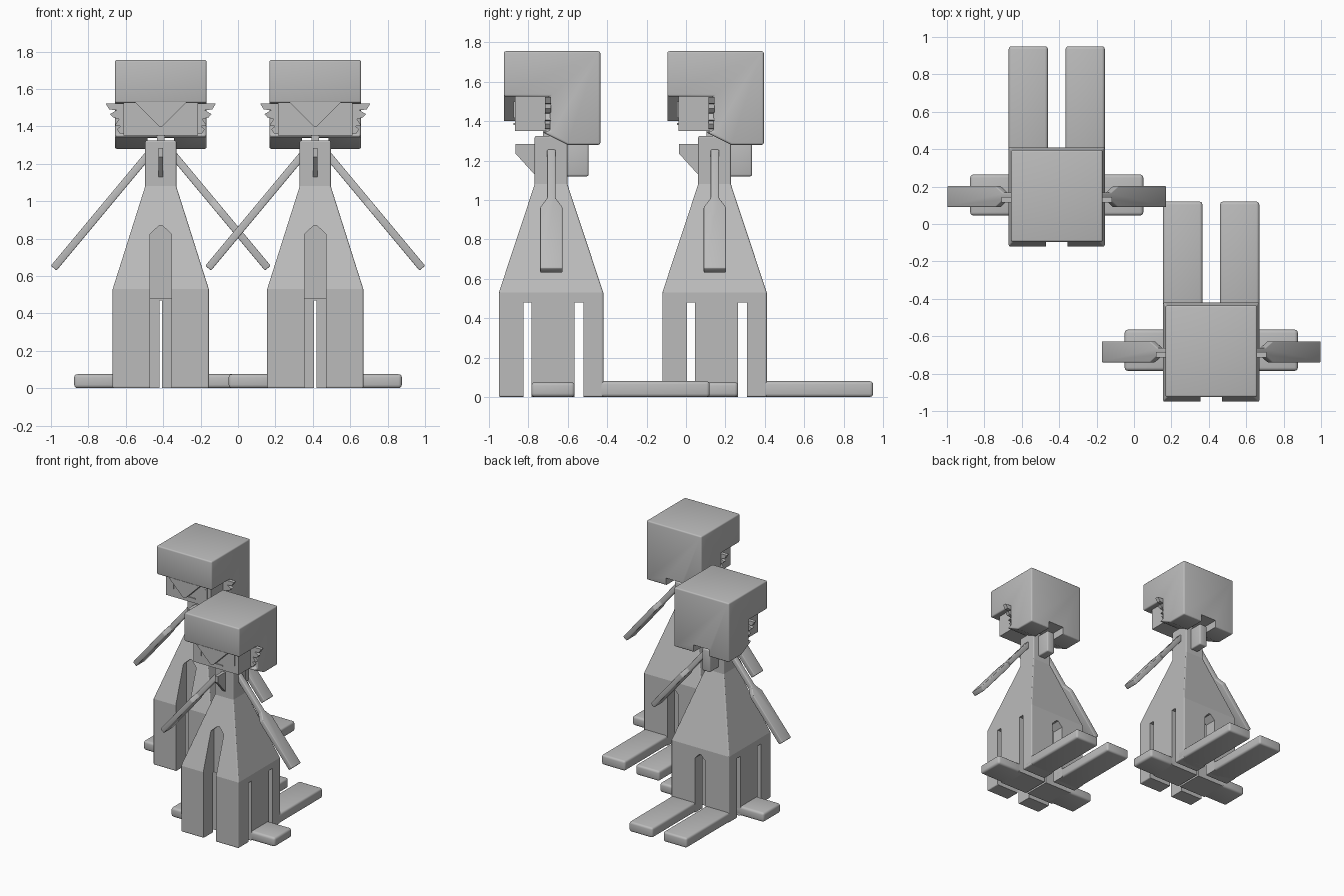
import bpy, bmesh, math
from mathutils import Vector

if "Cube" in bpy.data.objects:
    bpy.data.objects.remove(bpy.data.objects["Cube"])

grey = bpy.data.materials.new("plain grey")
grey.diffuse_color = (0.5, 0.5, 0.5, 1)
grey.use_nodes = True
grey.node_tree.nodes["Principled BSDF"].inputs["Base Color"].default_value = grey.diffuse_color
X, Y, Z = Vector((1, 0, 0)), Vector((0, 1, 0)), Vector((0, 0, 1))
parts = []


def finish(name, bm, keep=True):
    bmesh.ops.recalc_face_normals(bm, faces=bm.faces)
    me = bpy.data.meshes.new(name)
    bm.to_mesh(me)
    bm.free()
    me.materials.append(grey)
    ob = bpy.data.objects.new(name, me)
    bpy.context.collection.objects.link(ob)
    if keep:
        parts.append(ob)
    return ob


def prism(name, pts, u, v, w, lo, hi, origin=Vector(), keep=True):
    """Polygon in the u/v plane, extruded along w from lo to hi."""
    bm = bmesh.new()
    rings = [[bm.verts.new(origin + u * a + v * b + w * c) for a, b in pts] for c in (lo, hi)]
    bm.faces.new(rings[0])
    bm.faces.new(rings[1])
    n = len(pts)
    for i in range(n):
        j = (i + 1) % n
        bm.faces.new((rings[0][i], rings[0][j], rings[1][j], rings[1][i]))
    return finish(name, bm, keep)


def box(name, x0, x1, y0, y1, z0, z1, keep=True):
    return prism(name, [(x0, y0), (x1, y0), (x1, y1), (x0, y1)], X, Y, Z, z0, z1, keep=keep)


def apply(ob, mod):
    bpy.context.view_layer.objects.active = ob
    bpy.ops.object.modifier_apply(modifier=mod.name)


def bevel(ob, width, smooth=True):
    m = ob.modifiers.new("bevel", 'BEVEL')
    m.width, m.segments = width, 3
    m.limit_method, m.angle_limit = 'ANGLE', math.radians(30)
    apply(ob, m)
    if smooth:
        bpy.ops.object.select_all(action='DESELECT')
        ob.select_set(True)
        bpy.ops.object.shade_smooth_by_angle(angle=math.radians(30))


def cut(ob, cutter):
    m = ob.modifiers.new("cut", 'BOOLEAN')
    m.operation, m.solver, m.object = 'DIFFERENCE', 'EXACT', cutter
    apply(ob, m)
    bpy.data.objects.remove(cutter)


def slot(half, shoulder, tip):
    return [(-half, -0.1), (half, -0.1), (half, shoulder), (0.008, tip), (-0.008, tip), (-half, shoulder)]


# Body: square tapered tube from skirt-like legs to neck
bm = bmesh.new()
prev = None
for z, hx, hy in ((0, .257, .265), (.53, .257, .265), (1.08, .083, .083), (1.325, .083, .083)):
    ring = [bm.verts.new((sx * hx, sy * hy, z)) for sx, sy in ((-1, -1), (1, -1), (1, 1), (-1, 1))]
    if prev:
        for i in range(4):
            j = (i + 1) % 4
            bm.faces.new((prev[i], prev[j], ring[j], ring[i]))
    else:
        bm.faces.new(ring)
    prev = ring
bm.faces.new(prev)
body = finish("body_and_legs", bm)
bevel(body, 0.008, smooth=False)

# Slots that split the lower body into six legs
cut(body, box("slot_cutter", -.4, .4, -.14, -.10, -.1, .48, keep=False))
cut(body, box("slot_cutter", -.4, .4, .12, .165, -.1, .48, keep=False))
cut(body, prism("slot_cutter", slot(.057, .825, .87), X, Z, Y, -.4, -.13, keep=False))
cut(body, prism("slot_cutter", slot(.047, .44, .48), X, Z, Y, .15, .4, keep=False))
cut(body, box("slot_cutter", -.008, .008, -.12, .155, -.1, .47, keep=False))

# Hood: side profile with open face and sloped underside
hood = prism("hood", [(-.24, 1.755), (-.24, 1.525), (-.005, 1.525), (-.005, 1.352), (-.045, 1.345),
                      (.085, 1.28), (.25, 1.28), (.25, 1.755)], Y, Z, X, -.245, .245)
bevel(hood, 0.014)
cut(hood, box("notch_cutter", -.07, .07, -.3, .4, 1.2, 1.338, keep=False))

# Pointed fringe over the face
prism("fringe", [(-.14, 1.53), (-.01, 1.4), (.01, 1.4), (.14, 1.53)], X, Z, Y, -.24, -.18)

# Face block, mouth, neck post
box("face", -.2, .2, -.183, .02, 1.35, 1.53)
box("mouth", -.06, .06, -.19, -.18, 1.38, 1.39)
box("neck_post", -.02, .02, -.04, .04, 1.3, 1.36)

# Throat fin and nape block
prism("throat_fin", [(-.18, 1.285), (-.18, 1.235), (-.08, 1.125), (-.06, 1.125), (-.06, 1.285)],
      Y, Z, X, -.013, .013)
nape = box("nape_block", -.035, .035, .06, .19, 1.12, 1.3)
bevel(nape, 0.01)

for s, side in ((-1, "left"), (1, "right")):
    SX = X * s
    # Eye plate
    prism(side + "_eye", [(.13, 1.415), (.17, 1.415), (.17, 1.5), (.13, 1.47)], SX, Z, Y, -.19, -.18)
    # Jagged cheek tuft
    prism(side + "_cheek_tuft", [(.16, 1.523), (.295, 1.523), (.275, 1.49), (.235, 1.487), (.272, 1.465),
                                 (.255, 1.447), (.222, 1.44), (.245, 1.405), (.215, 1.4), (.235, 1.385),
                                 (.22, 1.362), (.16, 1.355)], SX, Z, Y, -.03, .0)
    # Arm: thin paddle sloping out and down
    d = SX * .64 - Z * .768
    n = SX * .768 + Z * .64
    prism(side + "_arm", [(0, -.02), (.32, -.02), (.38, -.055), (.785, -.055),
                          (.785, .058), (.38, .058), (.32, .023), (0, .023)], d, Y, n, -.02, .02,
          origin=SX * .07 + Z * 1.245)
    bevel(parts[-1], 0.006)
    # Side foot and back foot
    xs = sorted((s * .2, s * .463))
    bevel(box(side + "_side_foot", *xs, -.1, .12, 0, .075), 0.018)
    xs = sorted((s * .047, s * .257))
    bevel(box(side + "_back_foot", *xs, .19, .805, 0, .08), 0.016)

# Second figure: copy of every part, placed front right
first, second = Vector((-.413, .145, 0)), Vector((.413, -.685, 0))
for ob in list(parts):
    twin = ob.copy()
    twin.name = "front_" + ob.name
    bpy.context.collection.objects.link(twin)
    twin.location = second
    ob.name = "rear_" + ob.name
    ob.location = first
